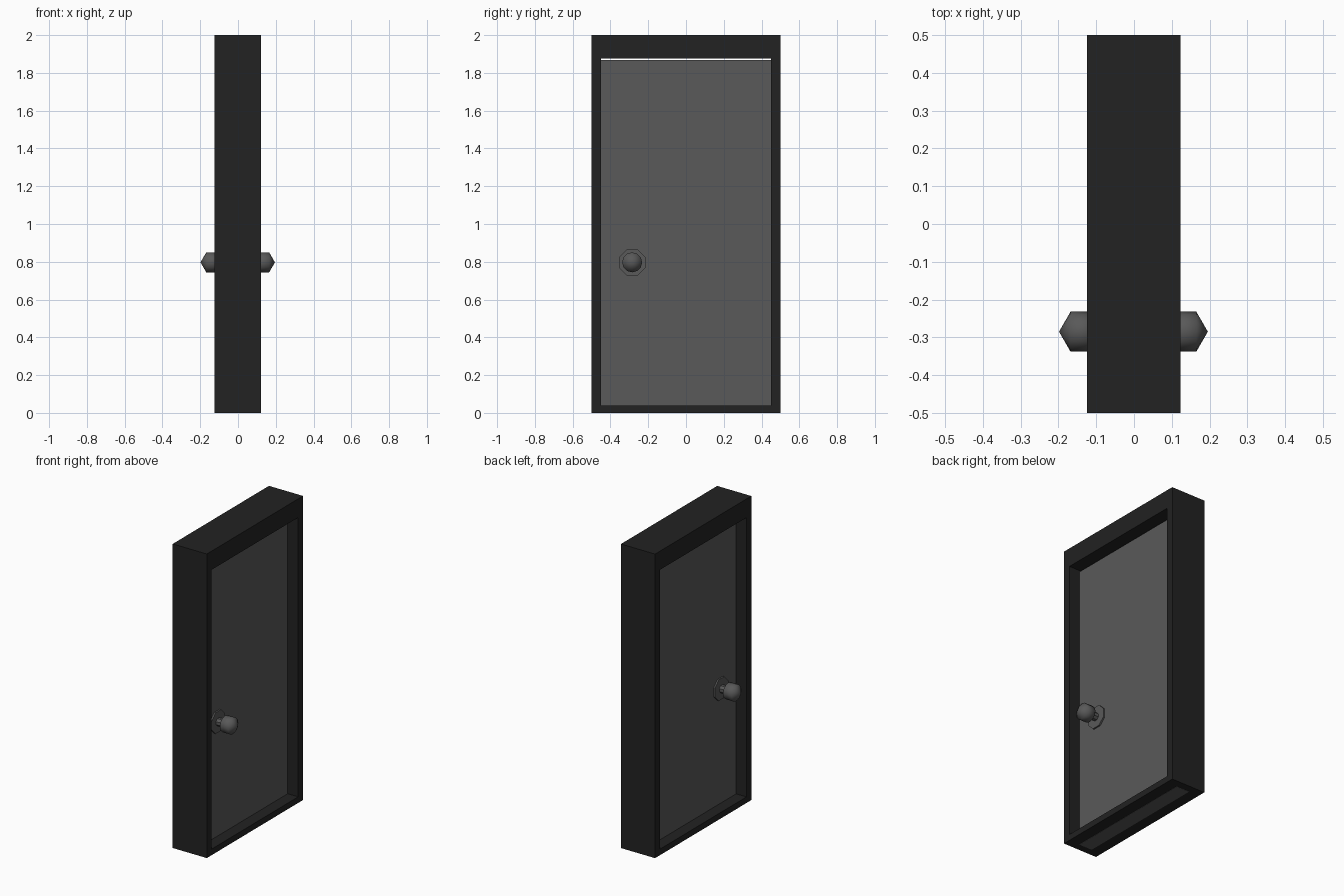
import bpy, bmesh, math
from mathutils import Matrix, Vector

cube = bpy.data.objects.get("Cube")
if cube:
    bpy.data.objects.remove(cube, do_unlink=True)


def material(name, value):
    m = bpy.data.materials.new(name)
    m.use_nodes = True
    colour = (value, value, value, 1)
    m.diffuse_color = colour
    m.node_tree.nodes["Principled BSDF"].inputs["Base Color"].default_value = colour
    return m


frame_black = material("frame_black", 0.016)
door_grey = material("door_grey", 0.1)


def finish(bm, name, mat):
    bmesh.ops.recalc_face_normals(bm, faces=bm.faces)
    mesh = bpy.data.meshes.new(name)
    bm.to_mesh(mesh)
    bm.free()
    mesh.materials.append(mat)
    ob = bpy.data.objects.new(name, mesh)
    bpy.context.collection.objects.link(ob)
    return ob


def extrude_x(bm, faces, depth):
    out = bmesh.ops.extrude_face_region(bm, geom=faces)
    verts = [v for v in out["geom"] if isinstance(v, bmesh.types.BMVert)]
    bmesh.ops.translate(bm, verts=verts, vec=(depth, 0, 0))


# Frame: a rectangular ring swept through the wall depth
def rectangle(bm, half_width, bottom, top):
    corners = [(-half_width, bottom), (half_width, bottom),
               (half_width, top), (-half_width, top)]
    return [bm.verts.new((-0.125, y, z)) for y, z in corners]


bm = bmesh.new()
outer = rectangle(bm, 0.5, 0, 2)
inner = rectangle(bm, 0.45, 0.04, 1.877)
ring = []
for i in range(4):
    j = (i + 1) % 4
    ring.append(bm.faces.new((outer[i], outer[j], inner[j], inner[i])))
extrude_x(bm, ring, 0.248)
finish(bm, "door_frame", frame_black)

# Door leaf, running down through the sill with a small gap above
bm = bmesh.new()
bmesh.ops.create_cube(bm, size=1)
bmesh.ops.scale(bm, vec=(0.096, 0.9, 1.868), verts=bm.verts)
bmesh.ops.translate(bm, vec=(-0.0015, 0, 0.933), verts=bm.verts)
finish(bm, "door_leaf", door_grey)


# Door knobs: octagonal rose, slim neck and faceted ball on each side
def cylinder_x(bm, x0, x1, radius, sides):
    turn = (Matrix.Translation(((x0 + x1) / 2, 0, 0))
            @ Matrix.Rotation(math.pi / 2, 4, "Y")
            @ Matrix.Rotation(math.pi / sides, 4, "Z"))
    bmesh.ops.create_cone(bm, cap_ends=True, segments=sides, radius1=radius,
                          radius2=radius, depth=abs(x1 - x0), matrix=turn)


for side, name in ((1, "left"), (-1, "right")):
    place = Vector((-0.0015, -0.285, 0.797))

    bm = bmesh.new()
    cylinder_x(bm, side * 0.045, side * 0.058, 0.075, 8)
    bmesh.ops.translate(bm, verts=bm.verts, vec=place)
    finish(bm, name + "_knob_rose", door_grey)

    bm = bmesh.new()
    cylinder_x(bm, side * 0.05, side * 0.12, 0.026, 8)
    bmesh.ops.translate(bm, verts=bm.verts, vec=place)
    finish(bm, name + "_knob_neck", door_grey)

    bm = bmesh.new()
    bmesh.ops.create_uvsphere(bm, u_segments=12, v_segments=3, radius=0.061,
                              matrix=Matrix.Rotation(math.pi / 2, 4, "Y"))
    bmesh.ops.translate(bm, verts=bm.verts, vec=place + Vector((side * 0.136, 0, 0)))
    ball = finish(bm, name + "_knob_ball", door_grey)
    for p in ball.data.polygons:
        p.use_smooth = True
